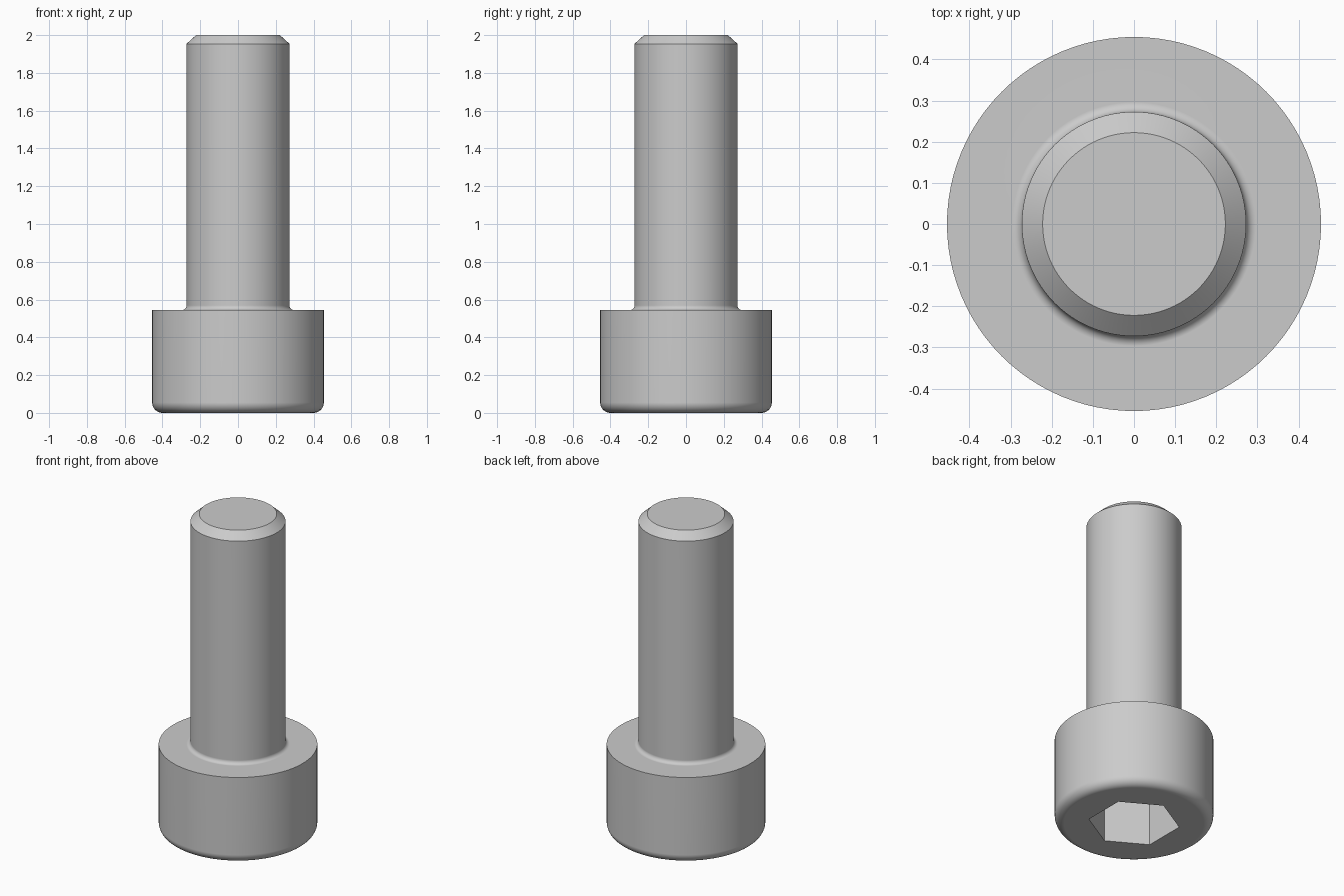
import bpy
import bmesh
from math import cos, sin, pi, radians

cube = bpy.data.objects.get("Cube")
if cube:
    bpy.data.objects.remove(cube, do_unlink=True)

HEAD_R, HEAD_H = 0.4545, 0.545
SHAFT_R, TOP = 0.2725, 2.0
SEGMENTS = 96

# Single steel material
steel = bpy.data.materials.new("grey steel")
steel.use_nodes = True
colour = (0.6, 0.6, 0.6, 1)
steel.diffuse_color = colour
steel.node_tree.nodes["Principled BSDF"].inputs["Base Color"].default_value = colour


def arc(cx, cz, r, start, end, steps=8):
    """Points (radius, height) along a fillet."""
    angles = [radians(start + (end - start) * i / steps) for i in range(steps + 1)]
    return [(cx + r * cos(a), cz + r * sin(a)) for a in angles]


def lathe(name, profile, segments, phase=0.0):
    """Stack rings of the profile, with flat caps at both ends."""
    bm = bmesh.new()
    rings = []
    for r, z in profile:
        angles = [phase + 2 * pi * i / segments for i in range(segments)]
        rings.append([bm.verts.new((r * cos(a), r * sin(a), z)) for a in angles])
    for low, high in zip(rings, rings[1:]):
        for i in range(segments):
            j = (i + 1) % segments
            bm.faces.new((low[i], low[j], high[j], high[i]))
    bm.faces.new(rings[0][::-1])
    bm.faces.new(rings[-1])
    mesh = bpy.data.meshes.new(name)
    bm.to_mesh(mesh)
    bm.free()
    mesh.materials.append(steel)
    obj = bpy.data.objects.new(name, mesh)
    bpy.context.collection.objects.link(obj)
    return obj


# Screw body: rounded head below, filleted neck, chamfered shaft end
edge, neck = 0.055, 0.024
profile = arc(HEAD_R - edge, edge, edge, -90, 0)
profile += [(HEAD_R, HEAD_H)]
profile += arc(SHAFT_R + neck, HEAD_H + neck, neck, 270, 180, 6)
profile += [(SHAFT_R, TOP - 0.046), (0.222, TOP)]
screw = lathe("socket_head_screw", profile, SEGMENTS)

# Hexagonal drive socket cut into the head
cutter = lathe("socket_cutter", [(0.2624, -0.1), (0.2624, 0.273)], 6, pi / 2)
cutter.hide_render = True
cut = screw.modifiers.new("hex_socket", "BOOLEAN")
cut.operation = "DIFFERENCE"
cut.solver = "EXACT"
cut.object = cutter

bpy.ops.object.select_all(action="DESELECT")
screw.select_set(True)
bpy.context.view_layer.objects.active = screw
bpy.ops.object.modifier_apply(modifier=cut.name)
bpy.data.objects.remove(cutter, do_unlink=True)

# Smooth round surfaces, crisp edges
bpy.ops.object.shade_smooth_by_angle(angle=radians(30))
weighted = screw.modifiers.new("weighted_normals", "WEIGHTED_NORMAL")
weighted.keep_sharp = True
